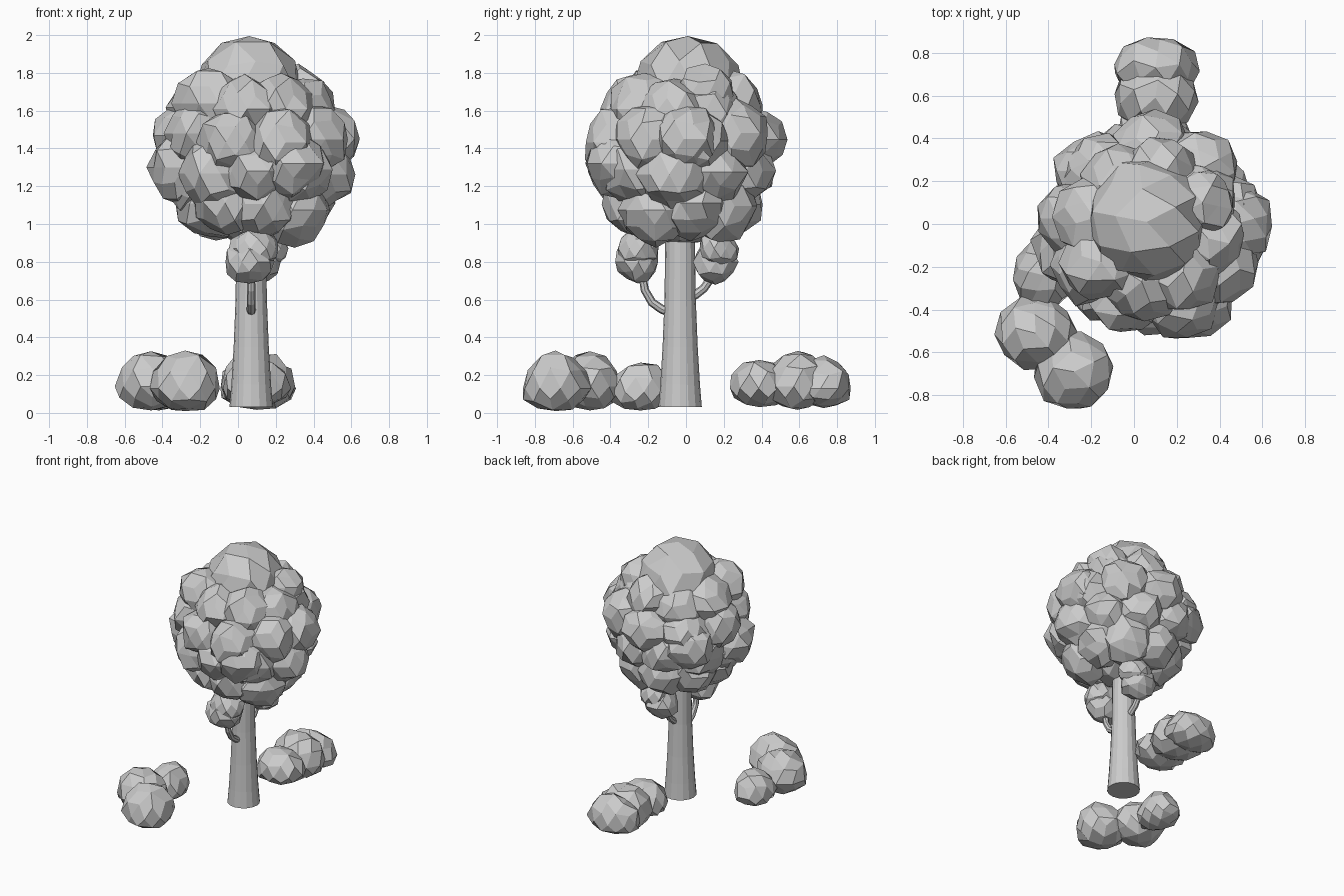
import bpy, bmesh, math, random
from mathutils import Vector, Matrix

if "Cube" in bpy.data.objects:
    bpy.data.objects.remove(bpy.data.objects["Cube"])

random.seed(11)


def blob_cluster(name, blobs, jitter=0.1, under=1.0):
    """Each blob is (centre, radii): a faceted lump; under flattens its lower half."""
    bm = bmesh.new()
    for centre, radii in blobs:
        vs = bmesh.ops.create_icosphere(bm, subdivisions=2, radius=1.0)["verts"]
        turn = Matrix.Rotation(random.uniform(0, 6.28), 3, 'Z')
        for v in vs:
            p = turn @ v.co * (1.03 + random.uniform(-jitter, jitter))
            if p.z < 0:
                p.z *= under
            v.co = Vector(centre) + Vector((p.x * radii[0], p.y * radii[1], p.z * radii[2]))
    bmesh.ops.join_triangles(bm, faces=bm.faces[:], angle_face_threshold=0.6,
                             angle_shape_threshold=1.2)
    for v in bm.verts:
        v.co.z = max(v.co.z, 0.01)
    me = bpy.data.meshes.new(name)
    bm.to_mesh(me)
    bm.free()
    ob = bpy.data.objects.new(name, me)
    bpy.context.collection.objects.link(ob)
    return ob


def tube(name, points, sides=14):
    """Round tube through (x, y, z, radius) points, rings turned along a path in the YZ plane."""
    bm = bmesh.new()
    rings = []
    for i, p in enumerate(points):
        a = Vector(points[max(i - 1, 0)][:3])
        b = Vector(points[min(i + 1, len(points) - 1)][:3])
        side = Vector((1, 0, 0))
        up = (b - a).normalized().cross(side)
        rings.append([bm.verts.new(Vector(p[:3]) + p[3] * (math.cos(t) * side + math.sin(t) * up))
                      for t in (2 * math.pi * k / sides for k in range(sides))])
    for r, s in zip(rings, rings[1:]):
        for k in range(sides):
            n = (k + 1) % sides
            bm.faces.new((r[k], r[n], s[n], s[k]))
    bm.faces.new(rings[0][::-1])
    bm.faces.new(rings[-1])
    bmesh.ops.recalc_face_normals(bm, faces=bm.faces[:])
    me = bpy.data.meshes.new(name)
    bm.to_mesh(me)
    bm.free()
    ob = bpy.data.objects.new(name, me)
    bpy.context.collection.objects.link(ob)
    return ob


# Trunk, flared towards the ground
TX, TY = 0.07, -0.031
tube("trunk", [(TX, TY, z, r) for z, r in
               ((0.03, 0.115), (0.15, 0.105), (0.35, 0.093), (0.6, 0.083), (0.9, 0.079), (1.1, 0.077))], 16)

# Two small curved branches with a tuft of leaves each
tube("front_branch", [(TX, -0.07, 0.525, 0.024), (TX, -0.13, 0.55, 0.024), (TX, -0.18, 0.585, 0.023),
                      (TX, -0.218, 0.65, 0.022), (TX, -0.235, 0.75, 0.02)], 8)
tube("back_branch", [(TX, 0.0, 0.605, 0.024), (TX, 0.05, 0.625, 0.024), (TX, 0.095, 0.66, 0.023),
                     (TX, 0.13, 0.71, 0.022), (TX, 0.14, 0.78, 0.02)], 8)
blob_cluster("front_tuft", [((0.06, -0.255, 0.8), (0.13, 0.115, 0.11)),
                            ((0.09, -0.25, 0.87), (0.13, 0.11, 0.1))])
blob_cluster("back_tuft", [((0.1, 0.155, 0.8), (0.12, 0.115, 0.115)),
                           ((0.14, 0.17, 0.87), (0.12, 0.105, 0.1))])

# Crown: rings of leaf lumps under a large cap
CX, CY = 0.085, -0.02
crown = [((0.08, -0.03, 1.04), (0.22, 0.22, 0.14)),
         ((0.28, -0.35, 1.32), (0.18, 0.17, 0.17)),
         ((-0.18, 0.24, 1.36), (0.2, 0.18, 0.18)),
         ((-0.3, -0.12, 1.3), (0.17, 0.17, 0.18)),
         ((0.47, 0.0, 1.45), (0.17, 0.18, 0.17)),
         ((0.32, 0.1, 1.68), (0.15, 0.16, 0.15))]
for z, ring, count, size, phase in ((1.1, 0.24, 8, 0.18, 0.2), (1.27, 0.33, 9, 0.18, 0.55),
                                    (1.46, 0.345, 9, 0.18, 0.2), (1.61, 0.27, 8, 0.18, 0.6)):
    for k in range(count):
        a = phase + 2 * math.pi * k / count
        d = ring * random.uniform(0.93, 1.08)
        crown.append(((CX + d * 1.02 * math.cos(a), CY + d * 0.98 * math.sin(a),
                       z + random.uniform(-0.03, 0.03)),
                      (size, size, size * random.uniform(0.9, 1.05))))
blob_cluster("crown_leaves", crown, 0.11)
blob_cluster("crown_cap", [((0.06, 0.01, 1.71), (0.275, 0.29, 0.282))], 0.03)

# Low bushes beside and behind the trunk, flattened underneath
blob_cluster("left_bush", [((-0.46, -0.51, 0.14), (0.185, 0.165, 0.19)),
                           ((-0.28, -0.69, 0.13), (0.18, 0.18, 0.19)),
                           ((-0.42, -0.24, 0.11), (0.135, 0.16, 0.155))], 0.07, 0.65)
blob_cluster("back_bush", [((0.1, 0.59, 0.14), (0.195, 0.16, 0.195)),
                           ((0.1, 0.73, 0.13), (0.2, 0.145, 0.16)),
                           ((0.09, 0.39, 0.13), (0.175, 0.165, 0.155))], 0.07, 0.65)
